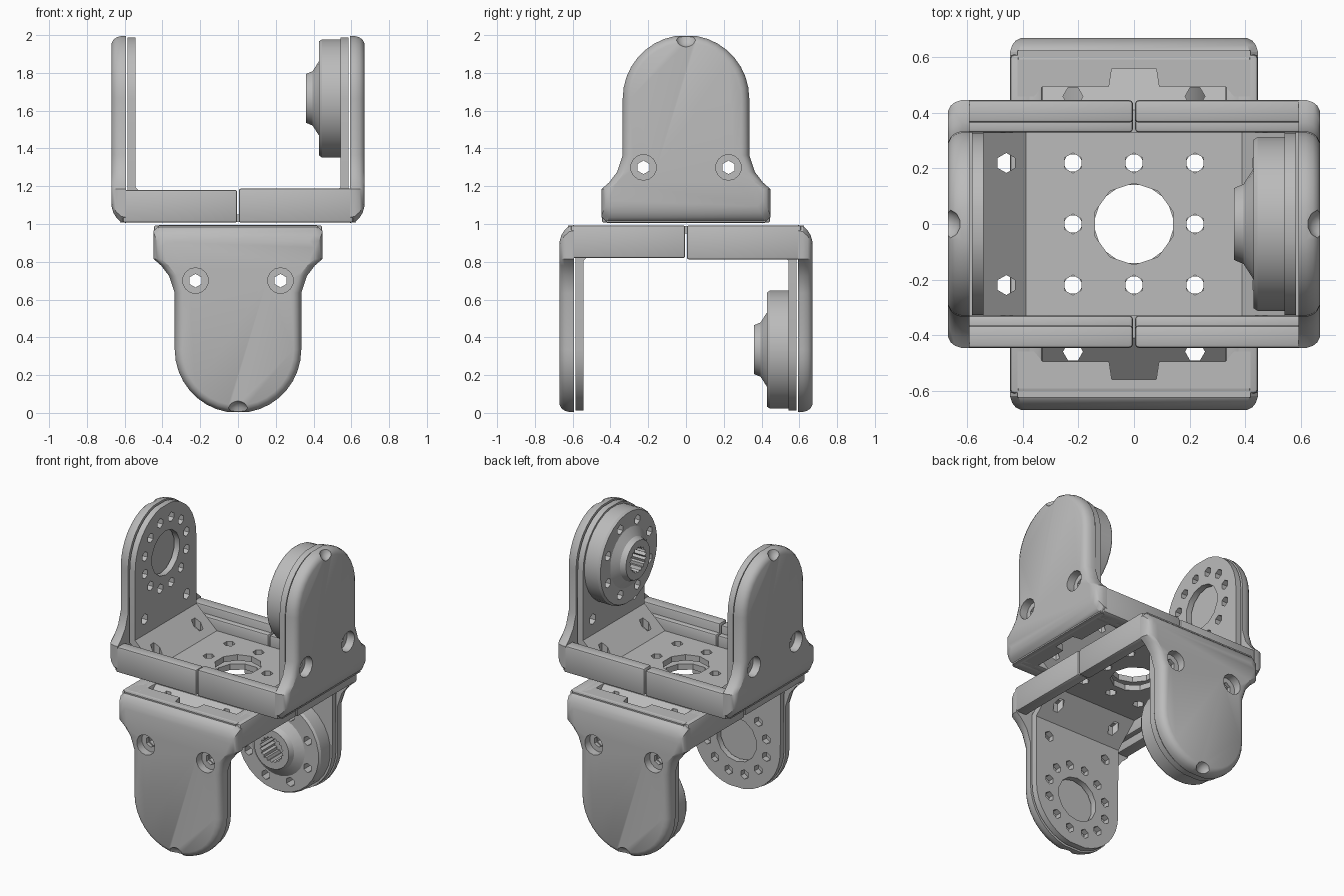
import bpy, bmesh, math
from mathutils import Matrix, Vector

cube = bpy.data.objects.get("Cube")
if cube:
    bpy.data.objects.remove(cube)

grey = bpy.data.materials.new("plain_grey")
grey.use_nodes = True
colour = (0.5, 0.5, 0.5, 1)
grey.diffuse_color = colour
grey.node_tree.nodes["Principled BSDF"].inputs["Base Color"].default_value = colour

# Bracket dimensions in its own frame: base on z = 0, arms upward at +x and -x
HEIGHT, ARM_R = 0.995, 0.335
PIVOT = HEIGHT - ARM_R
SCREW_Y, SCREW_Z = 0.225, 0.295


def finish(name, bm):
    bmesh.ops.recalc_face_normals(bm, faces=bm.faces)
    mesh = bpy.data.meshes.new(name)
    bm.to_mesh(mesh)
    bm.free()
    mesh.materials.append(grey)
    obj = bpy.data.objects.new(name, mesh)
    bpy.context.collection.objects.link(obj)
    return obj


def add_loft(bm, rings):
    """Skin a row of equal closed rings and cap both ends."""
    rows = [[bm.verts.new(p) for p in ring] for ring in rings]
    n = len(rows[0])
    for a, b in zip(rows, rows[1:]):
        for i in range(n):
            j = (i + 1) % n
            bm.faces.new((a[i], a[j], b[j], b[i]))
    bm.faces.new(rows[0])
    bm.faces.new(rows[-1])


def loft(name, rings):
    bm = bmesh.new()
    add_loft(bm, rings)
    return finish(name, bm)


def circle(radius, sides, a=0.0, b=0.0):
    steps = [math.tau * (i + 0.5) / sides for i in range(sides)]
    return [(a + radius * math.cos(t), b + radius * math.sin(t)) for t in steps]


def along_x(points, x):
    return [(x, p[0], p[1]) for p in points]


def along_z(points, z):
    return [(p[0], p[1], z) for p in points]


def drill(obj, outlines, place, start, end):
    """Cut straight holes with the given outlines."""
    bm = bmesh.new()
    for outline in outlines:
        add_loft(bm, [place(outline, start), place(outline, end)])
    cut(obj, finish("cutter", bm))


def cut(obj, cutter):
    cutter.hide_render = True
    mod = obj.modifiers.new("cut", "BOOLEAN")
    mod.object, mod.operation, mod.solver = cutter, "DIFFERENCE", "EXACT"
    bake(obj)
    bpy.data.objects.remove(cutter)


def bake(obj):
    graph = bpy.context.evaluated_depsgraph_get()
    mesh = bpy.data.meshes.new_from_object(obj.evaluated_get(graph))
    obj.modifiers.clear()
    obj.data = mesh


def box(name, lo, hi, bevel):
    outline = [(lo[0], lo[1]), (hi[0], lo[1]), (hi[0], hi[1]), (lo[0], hi[1])]
    obj = loft(name, [along_z(outline, lo[2]), along_z(outline, hi[2])])
    mod = obj.modifiers.new("bevel", "BEVEL")
    mod.width, mod.segments = bevel, 2
    bake(obj)
    return obj


def mirrored(half):
    return half + [(-y, z) for y, z in reversed(half)]


def arc(radius, steps=9):
    angles = [math.pi / 2 * i / steps for i in range(steps)]
    return [(radius * math.cos(t), PIVOT + radius * math.sin(t)) for t in angles]


def cover_outline(inset, bottom):
    w, r = 0.447 - inset, ARM_R - inset
    return mirrored([(w - 0.03, bottom), (w, bottom + 0.03), (w, 0.18), (w - 0.04, 0.215),
                     (r + 0.03, 0.27), (r, 0.36)] + arc(r))


screws = [(-SCREW_Y, SCREW_Z), (SCREW_Y, SCREW_Z)]


def screw_outlines(radius, sides):
    return [circle(radius, sides, y, z) for y, z in screws]


def ring_outlines(count, ring_radius, radius):
    return [circle(radius, 6, y, z) for y, z in circle(ring_radius, count, 0, PIVOT)]


# Outer cover arm with rounded rim, countersunk screw holes and tip dimple
def make_cover_arm():
    levels = [(0.592, 0, 0), (0.62, 0, 0.006), (0.645, 0.008, 0.03), (0.66, 0.02, 0.055), (0.67, 0.04, 0.09)]
    arm = loft("cover_arm", [along_x(cover_outline(d, b), x) for x, d, b in levels])
    drill(arm, screw_outlines(0.068, 14), along_x, 0.615, 0.7)
    drill(arm, screw_outlines(0.036, 6), along_x, 0.55, 0.7)
    bm = bmesh.new()
    bmesh.ops.create_uvsphere(bm, u_segments=14, v_segments=8, radius=0.06,
                              matrix=Matrix.Translation((0.685, 0, HEIGHT - 0.005)))
    cut(arm, finish("cutter", bm))
    return arm


# Flat flange joining the cover arm to its base, with a central notch
def make_flange():
    half = [(0.56, 0), (0.56, 0.08), (0.495, 0.09), (0.495, 0.33), (0.46, 0.36), (0.46, 0.42), (0.625, 0.42)]
    outline = half[1:] + [(x, -y) for x, y in reversed(half[1:])]
    return loft("cover_flange", [along_z(outline, 0.002), along_z(outline, 0.045)])


# Inner metal arm; the idler side has a ring of holes
def make_metal_arm(name, idler):
    half = [(0.33, 0.17)] + arc(0.328)
    arm = loft(name, [along_x(mirrored(half), x) for x in (0.543, 0.584)])
    holes = screw_outlines(0.036, 6)
    if idler:
        holes += ring_outlines(12, 0.23, 0.032) + [circle(0.15, 14, 0, PIVOT)]
    drill(arm, holes, along_x, 0.5, 0.65)
    return arm


# Metal floor with sloped ends and a grid of holes
def make_floor():
    half = [(0.39, 0.045), (0.543, 0.19), (0.584, 0.19), (0.584, 0.165), (0.41, 0.006)]
    outline = half + [(-x, z) for x, z in reversed(half)]
    floor = loft("metal_floor", [[(x, y, z) for x, z in outline] for y in (-0.33, 0.33)])
    grid = [(x, y) for x in (-0.46, -0.22, 0, 0.22, 0.46) for y in (-0.22, 0, 0.22)]
    holes = [circle(0.036, 6, x, y) for x, y in grid if (x or y) and not (abs(x) > 0.4 and y == 0)]
    drill(floor, holes + [circle(0.147, 10)], along_z, -0.1, 0.4)
    return floor


# Drive horn: disc, tapered hub, toothed bore and screw ring
def make_horn():
    profile = [(0.545, 0.315), (0.445, 0.315), (0.43, 0.305), (0.43, 0.2), (0.395, 0.145), (0.36, 0.13)]
    horn = loft("drive_horn", [along_x(circle(r, 28, 0, PIVOT), x) for x, r in profile])
    teeth = []
    for i in range(36):
        r, t = (0.088 if i % 2 else 0.074), math.tau * i / 36
        teeth.append((r * math.cos(t), PIVOT + r * math.sin(t)))
    drill(horn, [teeth], along_x, 0.3, 0.5)
    drill(horn, ring_outlines(8, 0.24, 0.032), along_x, 0.4, 0.5)
    return horn


half_turn = Matrix.Rotation(math.pi, 4, "Z")
sides = {"left": Matrix.Identity(4), "right": half_turn}
parts = [make_floor(), make_horn(), make_metal_arm("metal_arm_drive", False)]

idler = make_metal_arm("metal_arm_idler", True)
idler.data.transform(half_turn)
parts.append(idler)

for maker in (make_cover_arm, make_flange):
    for side, turn in sides.items():
        part = maker()
        part.name += "_" + side
        part.data.transform(turn)
        parts.append(part)

# Side rails in two halves with a seam, each with an inner ledge
for side, turn in sides.items():
    for sy in (-1, 1):
        name = side + ("_front" if sy < 0 else "_back")
        top = 0.183 if side == "left" else 0.176
        for label, inner, outer, z in (("rail_", 0.365, 0.446, top), ("ledge_", 0.33, 0.39, 0.12)):
            y = sorted((sy * inner, sy * outer))
            sx = 1 if side == "left" else -1
            x = sorted((sx * 0.004, sx * 0.61))
            parts.append(box(label + name, (x[0], y[0], 0.002), (x[1], y[1], z), 0.012))

# Smooth the rounded surfaces while keeping hard edges
bpy.ops.object.select_all(action="DESELECT")
for part in parts:
    part.select_set(True)
bpy.context.view_layer.objects.active = parts[0]
bpy.ops.object.shade_smooth_by_angle(angle=math.radians(32))

# Upper bracket opens upward; the lower copy is flipped and turned a quarter
flip = Matrix(((0, 1, 0, 0), (1, 0, 0, 0), (0, 0, -1, HEIGHT), (0, 0, 0, 1)))
for part in parts:
    lower = part.copy()
    lower.name = "lower_" + part.name
    bpy.context.collection.objects.link(lower)
    lower.matrix_world = flip
    part.name = "upper_" + part.name
    part.matrix_world = Matrix.Translation(Vector((0, 0, 2 - HEIGHT)))
